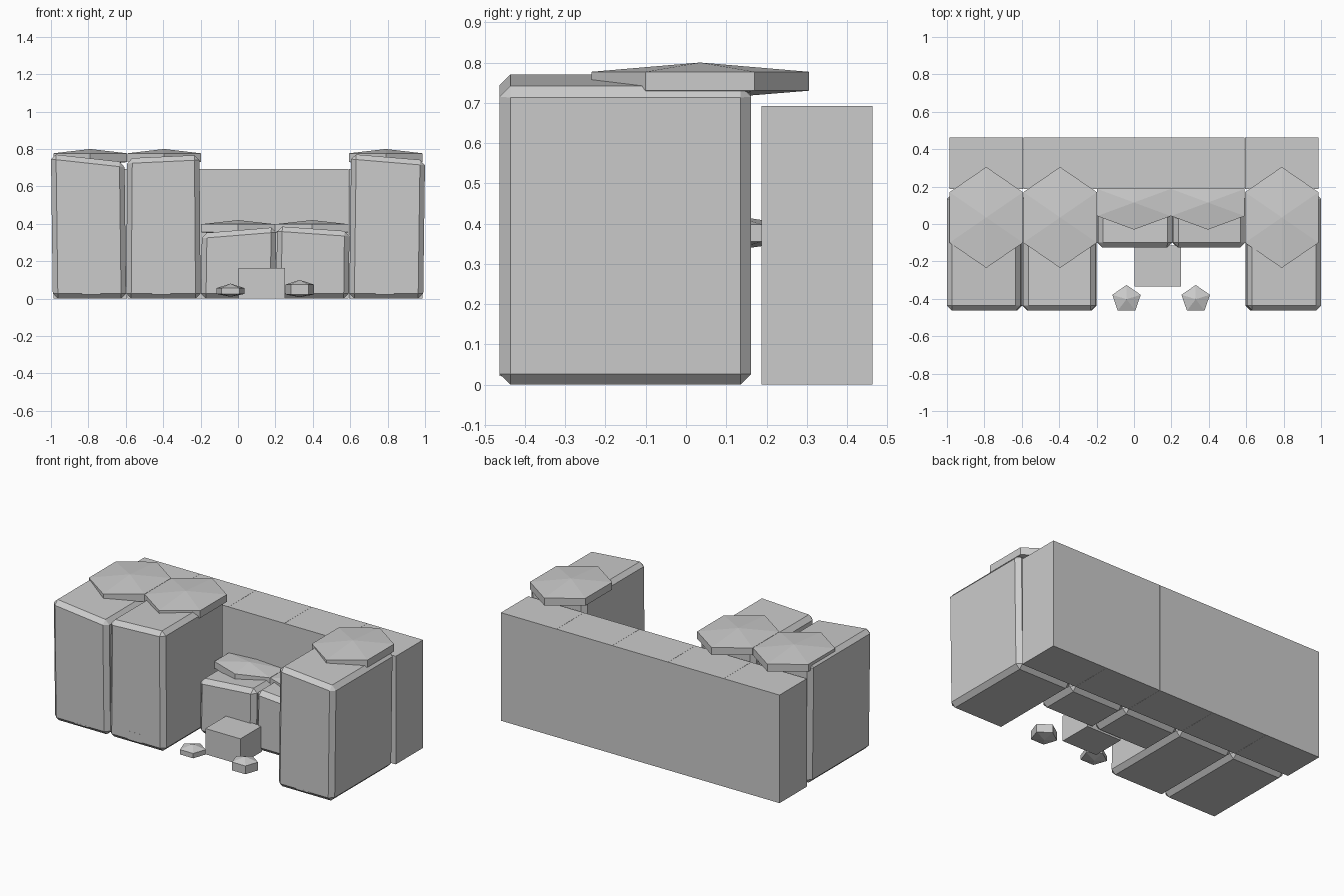
import bpy, bmesh
from math import cos, sin, pi

if "Cube" in bpy.data.objects:
    bpy.data.objects.remove(bpy.data.objects["Cube"])


def finish(bm, name):
    bmesh.ops.recalc_face_normals(bm, faces=bm.faces)
    me = bpy.data.meshes.new(name)
    bm.to_mesh(me)
    bm.free()
    ob = bpy.data.objects.new(name, me)
    bpy.context.collection.objects.link(ob)
    return ob


def block(name, x0, x1, y0, y1, z0, z1, top=None, chamfer=0.0):
    """Box; top=(xl, xr, zl, zr) skews the upper face."""
    bm = bmesh.new()
    bmesh.ops.create_cube(bm, size=1)
    xl, xr, zl, zr = top or (x0, x1, z1, z1)
    for v in bm.verts:
        right, back, up = v.co.x > 0, v.co.y > 0, v.co.z > 0
        v.co.x = (xr if right else xl) if up else (x1 if right else x0)
        v.co.y = y1 if back else y0
        v.co.z = (zr if right else zl) if up else z0
    if chamfer:
        bmesh.ops.bevel(bm, geom=bm.edges[:], offset=chamfer, segments=1,
                        profile=0.5, affect='EDGES')
    return finish(bm, name)


def gem(name, x, y, n, rx, ry, zbot, zlo, zhi, ztop):
    """Flat n-sided disc with a low point above and below."""
    bm = bmesh.new()
    ring = [(x + rx * cos(pi / 2 + 2 * pi * i / n),
             y + ry * sin(pi / 2 + 2 * pi * i / n)) for i in range(n)]
    lo = [bm.verts.new((a, b, zlo)) for a, b in ring]
    hi = [bm.verts.new((a, b, zhi)) for a, b in ring]
    peak = bm.verts.new((x, y, ztop))
    base = bm.verts.new((x, y, zbot))
    for i in range(n):
        j = (i + 1) % n
        bm.faces.new((lo[i], lo[j], hi[j], hi[i]))
        bm.faces.new((hi[i], hi[j], peak))
        bm.faces.new((lo[j], lo[i], base))
    return finish(bm, name)


# five columns: bottom left/right, front y, skewed top
columns = [
    (-0.99, -0.598, -0.463, (-1.0, -0.607, 0.773, 0.73)),
    (-0.598, -0.2, -0.463, (-0.592, -0.206, 0.75, 0.768)),
    (-0.198, 0.198, -0.125, (-0.193, 0.205, 0.35, 0.382)),
    (0.202, 0.592, -0.125, (0.21, 0.596, 0.387, 0.36)),
    (0.595, 0.99, -0.463, (0.605, 1.0, 0.773, 0.74)),
]
for i, (x0, x1, yf, top) in enumerate(columns):
    cx = -0.79 + 0.395 * i
    # wall behind each column
    block(f"back_wall_{i+1}", cx - 0.197, cx + 0.197, 0.187, 0.463, 0, 0.692)
    # chamfered stone
    block(f"stone_{i+1}", x0, x1, yf, 0.162, 0, 0, top, 0.027)
    # hexagonal cap
    if yf < -0.2:
        gem(f"cap_{i+1}", cx, 0.035, 6, 0.227, 0.27, 0.708, 0.73, 0.777, 0.8)
    else:
        gem(f"cap_{i+1}", cx, 0.115, 6, 0.227, 0.145, 0.333, 0.355, 0.398, 0.42)

# small slabs set in the foot of the tall stones
for i, (x, z) in enumerate([(-0.785, 0.03), (-0.41, 0.078), (0.785, 0.03)]):
    block(f"foot_slab_{i+1}", x - 0.05, x + 0.05, -0.4635, -0.42, 0.022, z)

# low step in the recess
block("step", 0.002, 0.25, -0.333, -0.115, 0, 0.165)

# loose pebbles
gem("pebble_left", -0.04, -0.402, 5, 0.08, 0.076, 0.01, 0.025, 0.056, 0.08)
gem("pebble_right", 0.33, -0.402, 5, 0.08, 0.076, 0.008, 0.022, 0.075, 0.1)
